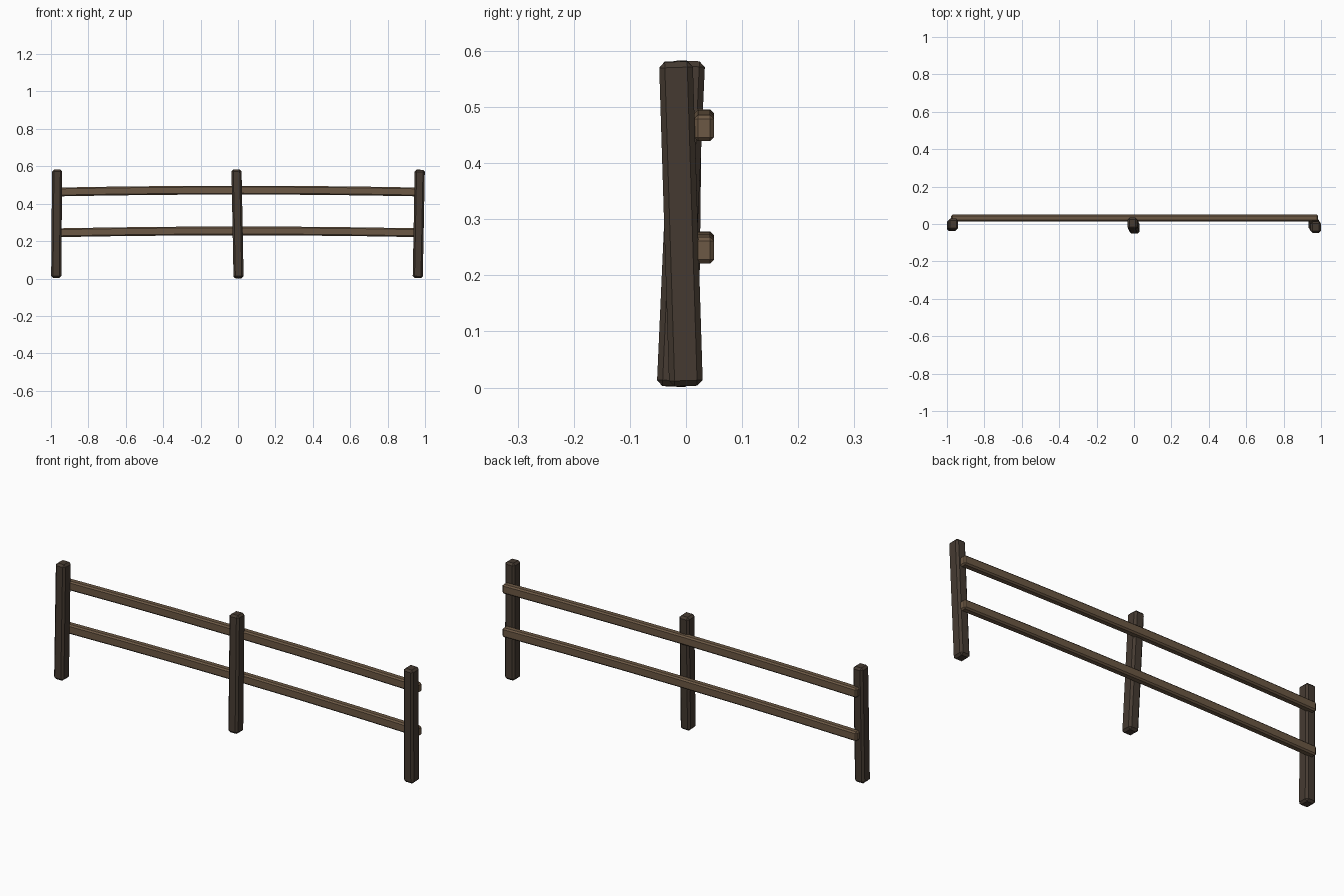
import bpy, bmesh
from mathutils import Vector, Matrix

if "Cube" in bpy.data.objects:
    bpy.data.objects.remove(bpy.data.objects["Cube"])


def material(name, color):
    m = bpy.data.materials.new(name)
    m.diffuse_color = (*color, 1)
    m.use_nodes = True
    m.node_tree.nodes["Principled BSDF"].inputs["Base Color"].default_value = m.diffuse_color
    return m


post_wood = material("post_wood", (0.06, 0.043, 0.031))
rail_wood = material("rail_wood", (0.15, 0.098, 0.058))


def chamfered_box(bm, size, bevel):
    bmesh.ops.create_cube(bm, size=1)
    bmesh.ops.scale(bm, vec=size, verts=bm.verts)
    bmesh.ops.bevel(bm, geom=bm.edges[:], offset=bevel, segments=1,
                    affect='EDGES', clamp_overlap=True)


def finish(bm, name, mat):
    bmesh.ops.recalc_face_normals(bm, faces=bm.faces)
    me = bpy.data.meshes.new(name)
    bm.to_mesh(me)
    bm.free()
    me.materials.append(mat)
    ob = bpy.data.objects.new(name, me)
    bpy.context.collection.objects.link(ob)
    return ob


# Posts: chamfered square timbers, each leaning slightly its own way
def post(name, bottom, top):
    lo, hi = Vector(bottom), Vector(top)
    bm = bmesh.new()
    chamfered_box(bm, (0.054, 0.060, (hi - lo).length), 0.010)
    rot = Vector((0, 0, 1)).rotation_difference(hi - lo).to_matrix().to_4x4()
    bm.transform(Matrix.Translation((lo + hi) / 2) @ rot)
    finish(bm, name, post_wood)


post("left_post", (-0.972, -0.008, 0.003), (-0.967, -0.001, 0.582))
post("middle_post", (0.003, -0.022, 0.002), (-0.008, 0.004, 0.582))
post("right_post", (0.961, 0.000, 0.003), (0.972, -0.018, 0.581))


# Rails: long chamfered bars behind the posts, arching gently upward
def rail(name, z):
    x0, x1 = -0.978, 0.985
    bm = bmesh.new()
    chamfered_box(bm, (x1 - x0, 0.036, 0.047), 0.007)
    for i in range(1, 6):
        x = (x1 - x0) * (i / 6 - 0.5)
        bmesh.ops.bisect_plane(bm, geom=bm.verts[:] + bm.edges[:] + bm.faces[:],
                               plane_co=(x, 0, 0), plane_no=(1, 0, 0))
    for v in bm.verts:
        v.co.z += z - 0.010 * (v.co.x / 0.98) ** 2
        v.co.x += (x0 + x1) / 2
        v.co.y += 0.032
    finish(bm, name, rail_wood)


rail("upper_rail", 0.4725)
rail("lower_rail", 0.2545)
